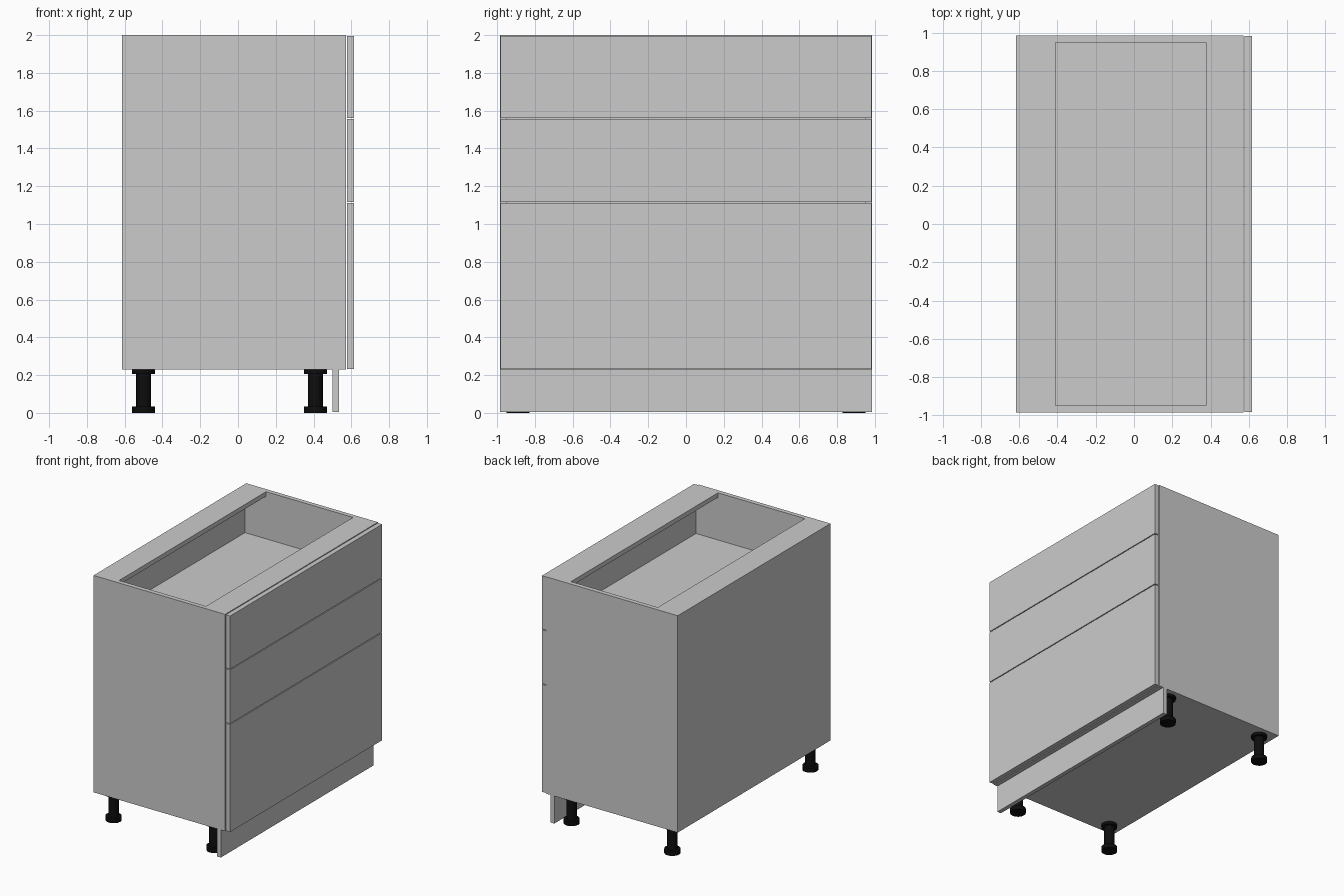
import bpy
import bmesh
from mathutils import Matrix

if "Cube" in bpy.data.objects:
    bpy.data.objects.remove(bpy.data.objects["Cube"], do_unlink=True)


def material(name, rgb, rough):
    m = bpy.data.materials.new(name)
    m.use_nodes = True
    m.diffuse_color = (*rgb, 1)
    shader = m.node_tree.nodes["Principled BSDF"]
    shader.inputs["Base Color"].default_value = (*rgb, 1)
    shader.inputs["Roughness"].default_value = rough
    return m


GREY = material("light grey board", (0.6, 0.6, 0.6), 0.6)
BLACK = material("black plastic", (0.004, 0.004, 0.004), 0.5)


def finish(name, bm, mat):
    mesh = bpy.data.meshes.new(name)
    bm.to_mesh(mesh)
    bm.free()
    mesh.materials.append(mat)
    ob = bpy.data.objects.new(name, mesh)
    bpy.context.collection.objects.link(ob)
    return ob


def board(name, xs, ys, zs):
    """Flat panel given by its extents on each axis."""
    bm = bmesh.new()
    bmesh.ops.create_cube(bm, size=1)
    for v in bm.verts:
        v.co = [lo if c < 0 else hi for c, (lo, hi) in zip(v.co, (xs, ys, zs))]
    return finish(name, bm, GREY)


BACK, CARCASS, FRONT = -0.615, 0.573, 0.615
HALF, INNER = 0.985, 0.948
BASE, TOP, THICK = 0.23, 2.0, 0.037
inside = (-INNER, INNER)

# Carcass
board("side_panel_right", (BACK, CARCASS), (-HALF, -INNER), (BASE, TOP))
board("side_panel_left", (BACK, CARCASS), (INNER, HALF), (BASE, TOP))
board("bottom_panel", (BACK, CARCASS), inside, (BASE, BASE + THICK))
board("back_panel", (BACK, BACK + 0.015), inside, (BASE + THICK, TOP - THICK))
board("back_stretcher", (BACK, -0.41), inside, (TOP - THICK, TOP))
board("front_stretcher", (0.375, CARCASS), inside, (TOP - THICK, TOP))
board("inner_shelf", (BACK + 0.015, CARCASS), inside, (1.58, 1.615))

# Drawer fronts, separated by narrow gaps
levels = (BASE, 1.114, 1.559, TOP)
for i, (low, high) in enumerate(zip(levels, levels[1:])):
    board(f"drawer_front_{i + 1}", (CARCASS + 0.004, FRONT), (-0.981, 0.981),
          (low + 0.003, high - 0.004))

# Recessed plinth
board("plinth", (0.5, 0.535), (-HALF, HALF), (0.005, BASE))


# Adjustable feet: base disc, shaft and top flange
def foot(name, x, y):
    bm = bmesh.new()
    for r, low, high in ((0.061, 0, 0.035), (0.039, 0.035, 0.207), (0.061, 0.207, BASE)):
        bmesh.ops.create_cone(
            bm, cap_ends=True, segments=16, radius1=r, radius2=r, depth=high - low,
            matrix=Matrix.Translation((x, y, (low + high) / 2)))
    finish(name, bm, BLACK)


for depth, x in (("back", -0.5), ("front", 0.41)):
    for side, y in (("right", -0.89), ("left", 0.89)):
        foot(f"foot_{depth}_{side}", x, y)
